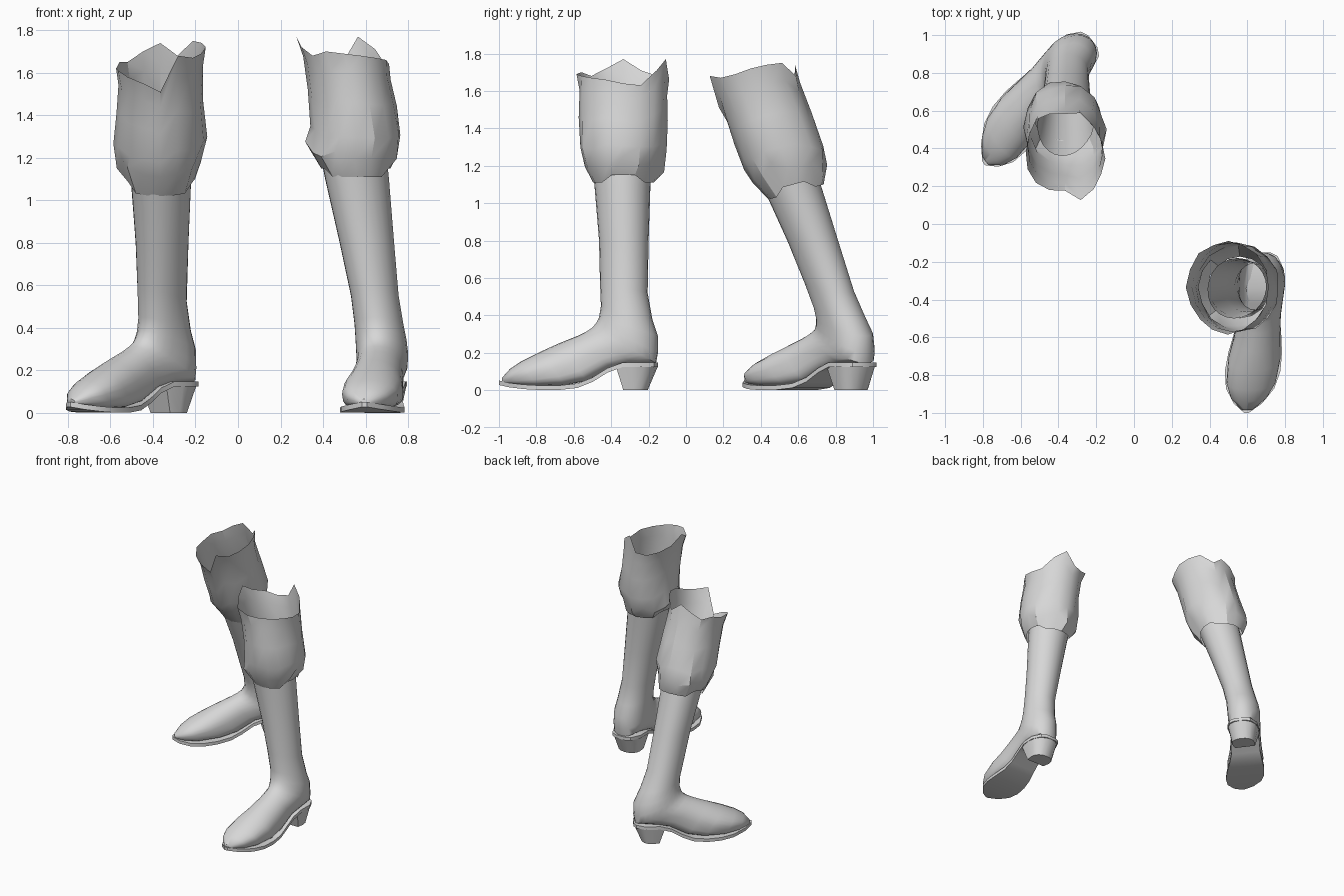
import bpy, bmesh, math, random
from mathutils import Vector, Matrix

cube = bpy.data.objects.get("Cube")
if cube:
    bpy.data.objects.remove(cube, do_unlink=True)

random.seed(4)
grey = bpy.data.materials.new("plain grey")
grey.use_nodes = True
tone = (0.68, 0.68, 0.68, 1)
grey.diffuse_color = tone
grey.node_tree.nodes["Principled BSDF"].inputs["Base Color"].default_value = tone

# Pose of each boot: mirror sign, yaw, ground position, lean of the leg and toe curve
POSES = {
    "left": dict(mirror=1, yaw=0, origin=(0.68, 0), lean=(-0.155, 0), curve=0.085),
    "right": dict(mirror=-1, yaw=-53.2, origin=(-0.097, 1.056), lean=(0, -0.37), curve=0.17),
}


def place(point, pose):
    """Turn a straight boot point into its posed position."""
    x, y, z = point
    spot = Matrix.Rotation(math.radians(pose["yaw"]), 3, "Z") @ Vector((x * pose["mirror"], y, z))
    rise = max(0, z - 0.25)
    lean = rise * rise / (rise + 0.1)
    shift = [o + s * lean for o, s in zip(pose["origin"], pose["lean"])]
    return spot + Vector((shift[0], shift[1], 0))


def bend(y, pose):
    """Inward curve of the foot towards the toe."""
    return -pose["curve"] * (max(0, -0.3 - y) / 0.7) ** 1.3


def loft(name, rings, cap_start=False, cap_end=False, angle=35):
    """Skin closed rings of equal length into one object."""
    bm = bmesh.new()
    rows = [[bm.verts.new(p) for p in ring] for ring in rings]
    n = len(rows[0])
    for low, high in zip(rows, rows[1:]):
        for i in range(n):
            j = (i + 1) % n
            bm.faces.new((low[i], low[j], high[j], high[i]))
    if cap_start:
        bm.faces.new(rows[0])
    if cap_end:
        bm.faces.new(rows[-1])
    bmesh.ops.recalc_face_normals(bm, faces=bm.faces)
    mesh = bpy.data.meshes.new(name)
    bm.to_mesh(mesh)
    bm.free()
    mesh.materials.append(grey)
    obj = bpy.data.objects.new(name, mesh)
    bpy.context.collection.objects.link(obj)
    bpy.ops.object.select_all(action="DESELECT")
    obj.select_set(True)
    bpy.context.view_layer.objects.active = obj
    bpy.ops.object.shade_smooth_by_angle(angle=math.radians(angle))


# Upper sections: front y, front z, back y, back z, half width, underside roundness
UPPER = [
    (-0.5, 1.2, -0.18, 1.2, 0.155, 1),
    (-0.49, 1.1, -0.19, 1.1, 0.15, 1),
    (-0.465, 0.8, -0.2, 0.8, 0.128, 1),
    (-0.46, 0.58, -0.205, 0.52, 0.112, 1),
    (-0.455, 0.45, -0.18, 0.38, 0.115, 1),
    (-0.465, 0.39, -0.15, 0.29, 0.12, 1),
    (-0.48, 0.36, -0.15, 0.2, 0.122, 0.95),
    (-0.5, 0.335, -0.16, 0.145, 0.12, 0.85),
    (-0.53, 0.315, -0.28, 0.14, 0.115, 0.7),
    (-0.58, 0.29, -0.4, 0.12, 0.112, 0.6),
    (-0.68, 0.25, -0.53, 0.05, 0.122, 0.55),
    (-0.78, 0.205, -0.65, 0.025, 0.138, 0.55),
    (-0.88, 0.155, -0.8, 0.02, 0.13, 0.55),
    (-0.94, 0.115, -0.9, 0.025, 0.095, 0.6),
    (-0.985, 0.065, -0.98, 0.035, 0.03, 0.7),
]


def upper_ring(section, pose, sides=24):
    fy, fz, by, bz, half, roundness = section
    ring = []
    for i in range(sides):
        a = math.tau * i / sides
        c, s = math.cos(a), math.sin(a)
        if c < 0:
            c = -(abs(c) ** roundness)
            s = math.copysign(abs(s) ** roundness, s)
        t = (c + 1) / 2
        y, z = by + (fy - by) * t, bz + (fz - bz) * t
        ring.append(place((half * s + bend(y, pose), y, z), pose))
    return ring


# Sole stations: y, half width, top height
SOLE = [
    (-0.15, 0.04, 0.147), (-0.17, 0.08, 0.147), (-0.24, 0.114, 0.147),
    (-0.34, 0.112, 0.147), (-0.42, 0.106, 0.118), (-0.5, 0.11, 0.068),
    (-0.58, 0.125, 0.036), (-0.68, 0.142, 0.025), (-0.78, 0.147, 0.025),
    (-0.87, 0.128, 0.03), (-0.95, 0.075, 0.04), (-1.0, 0.012, 0.052),
]


def sole_ring(station, pose):
    y, half, top = station
    corners = [(-half, top), (half, top), (half, top - 0.024), (-half, top - 0.024)]
    return [place((bend(y, pose) + x, y, z), pose) for x, z in corners]


def heel_ring(z, front, back, half, pose):
    """D-shaped outline, flat towards the toe."""
    mid = front + (back - front) * 0.4
    ring = [place((x, front, z), pose) for x in (-half * 0.9, half * 0.9)]
    for i in range(9):
        a = math.pi * i / 8
        ring.append(place((half * math.cos(a), mid + (back - mid) * math.sin(a) ** 0.8, z), pose))
    return ring


# Cuff rows: share of height, half width, half depth, sideways drift, crumple
CUFF = [
    (0, 0.163, 0.162, 0, 0),
    (0.14, 0.205, 0.205, 0, 0.08),
    (0.32, 0.213, 0.232, 0.8, 0.04),
    (0.6, 0.203, 0.235, 0.9, 0.02),
    (0.85, 0.2, 0.235, 0.9, 0.02),
    (1, 0.213, 0.248, 0.7, 0.03),
]
# Torn rim height around the cuff, in hundredths, counted from +x towards the back
RIMS = {
    "left": (164, 163, 171, 177, 166, 165, 168, 171, 177, 172, 168, 170, 169, 168, 167, 166),
    "right": (172, 174, 175, 168, 174, 170, 165, 165, 162, 161, 158, 155, 151, 168, 167, 169),
}
# Hem of each cuff: height, tilt towards the back, sideways drift of the rows
HEM = {"left": (1.11, 0, 0.035), "right": (1.06, 0.04, 0)}


def cuff_rings(side, pose):
    rim = RIMS[side]
    base, tilt, drift = HEM[side]
    n = len(rim)
    rings = []
    for share, rx, ry, slide, crumple in CUFF:
        ring = []
        for i, top in enumerate(rim):
            a = math.tau * i / n
            hem = base + tilt * math.sin(a) + 0.04 * (abs(math.cos(a)) > 0.9)
            z = hem + share * (top / 100 - hem)
            swell = 1 + random.uniform(-crumple, crumple)
            if 0 < share < 0.2:
                z += random.uniform(-0.03, 0.05)
            centre = place((0, -0.335, z), pose)
            ring.append(centre + Vector((
                rx * swell * math.cos(a) + drift * slide, ry * swell * math.sin(a), 0)))
        rings.append(ring)
    return rings


for side, pose in POSES.items():
    # Boot shaft and foot
    loft(side + "_boot_upper", [upper_ring(s, pose) for s in UPPER], cap_end=True, angle=50)
    # Thin welted sole
    loft(side + "_sole", [sole_ring(s, pose) for s in SOLE], cap_start=True, cap_end=True)
    # Tapered heel block
    heel = [heel_ring(0, -0.335, -0.205, 0.085, pose), heel_ring(0.128, -0.375, -0.15, 0.112, pose)]
    loft(side + "_heel", heel, cap_start=True, cap_end=True)
    # Crumpled open cuff
    loft(side + "_cuff", cuff_rings(side, pose), angle=30)
